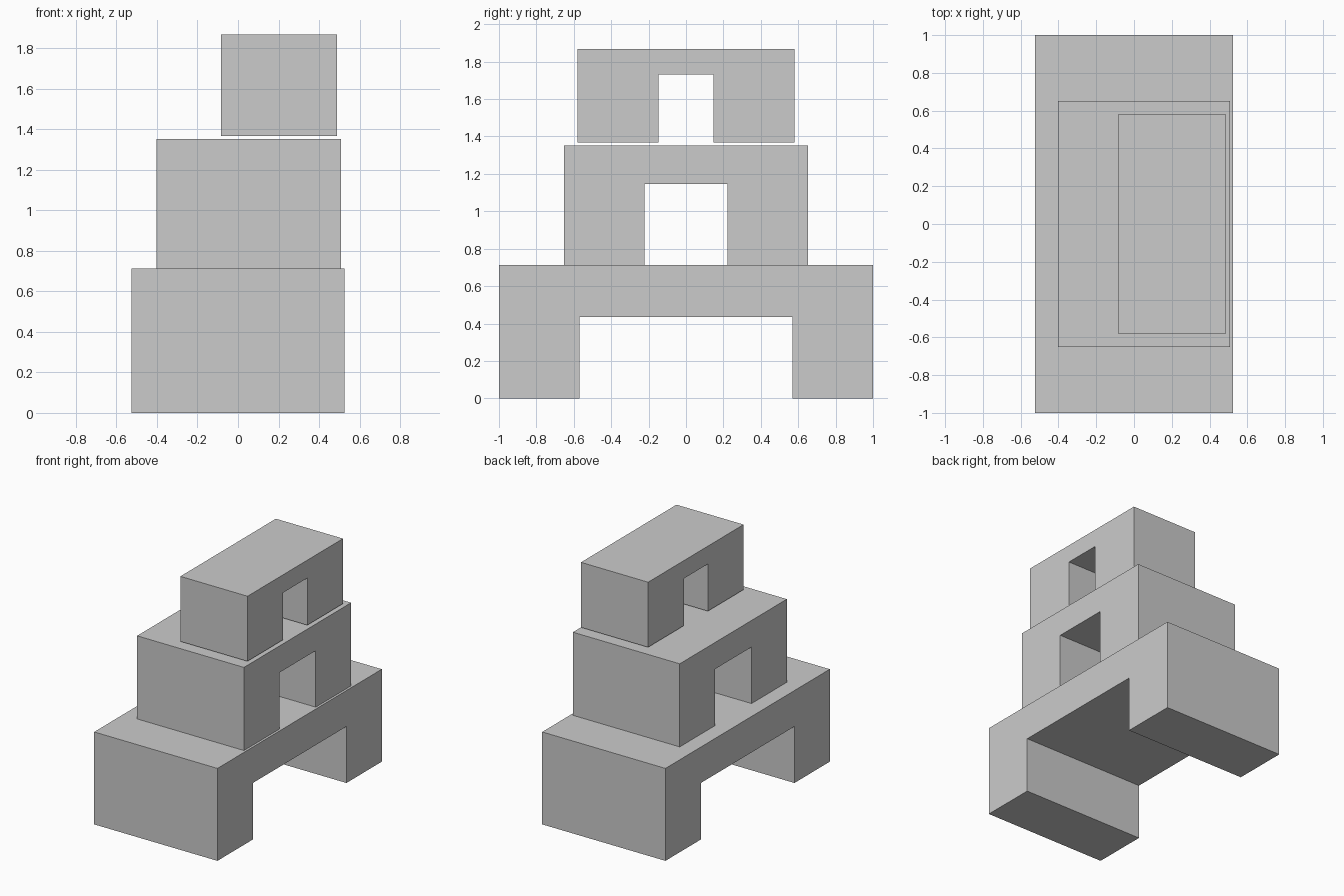
import bpy
import bmesh

if "Cube" in bpy.data.objects:
    bpy.data.objects.remove(bpy.data.objects["Cube"])


def arch_block(name, x0, x1, half_y, half_gap, z0, z_gap, z1):
    """Square arch profile in the YZ plane, extruded along x."""
    half = [(half_gap, z_gap), (half_gap, z0), (half_y, z0), (half_y, z1)]
    profile = half + [(-y, z) for y, z in reversed(half)]
    bm = bmesh.new()
    face = bm.faces.new([bm.verts.new((x0, y, z)) for y, z in profile])
    ext = bmesh.ops.extrude_face_region(bm, geom=[face], use_keep_orig=True)
    verts = [g for g in ext["geom"] if isinstance(g, bmesh.types.BMVert)]
    bmesh.ops.translate(bm, verts=verts, vec=(x1 - x0, 0, 0))
    bmesh.ops.recalc_face_normals(bm, faces=bm.faces)
    mesh = bpy.data.meshes.new(name)
    bm.to_mesh(mesh)
    bm.free()
    obj = bpy.data.objects.new(name, mesh)
    bpy.context.collection.objects.link(obj)


# Three nested arches stacked largest to smallest, the top one slightly raised
arch_block("bottom_arch", -0.525, 0.525, 1.0, 0.57, 0.0, 0.435, 0.712)
arch_block("middle_arch", -0.403, 0.507, 0.652, 0.222, 0.712, 1.147, 1.352)
arch_block("top_arch", -0.084, 0.488, 0.581, 0.147, 1.367, 1.73, 1.868)
